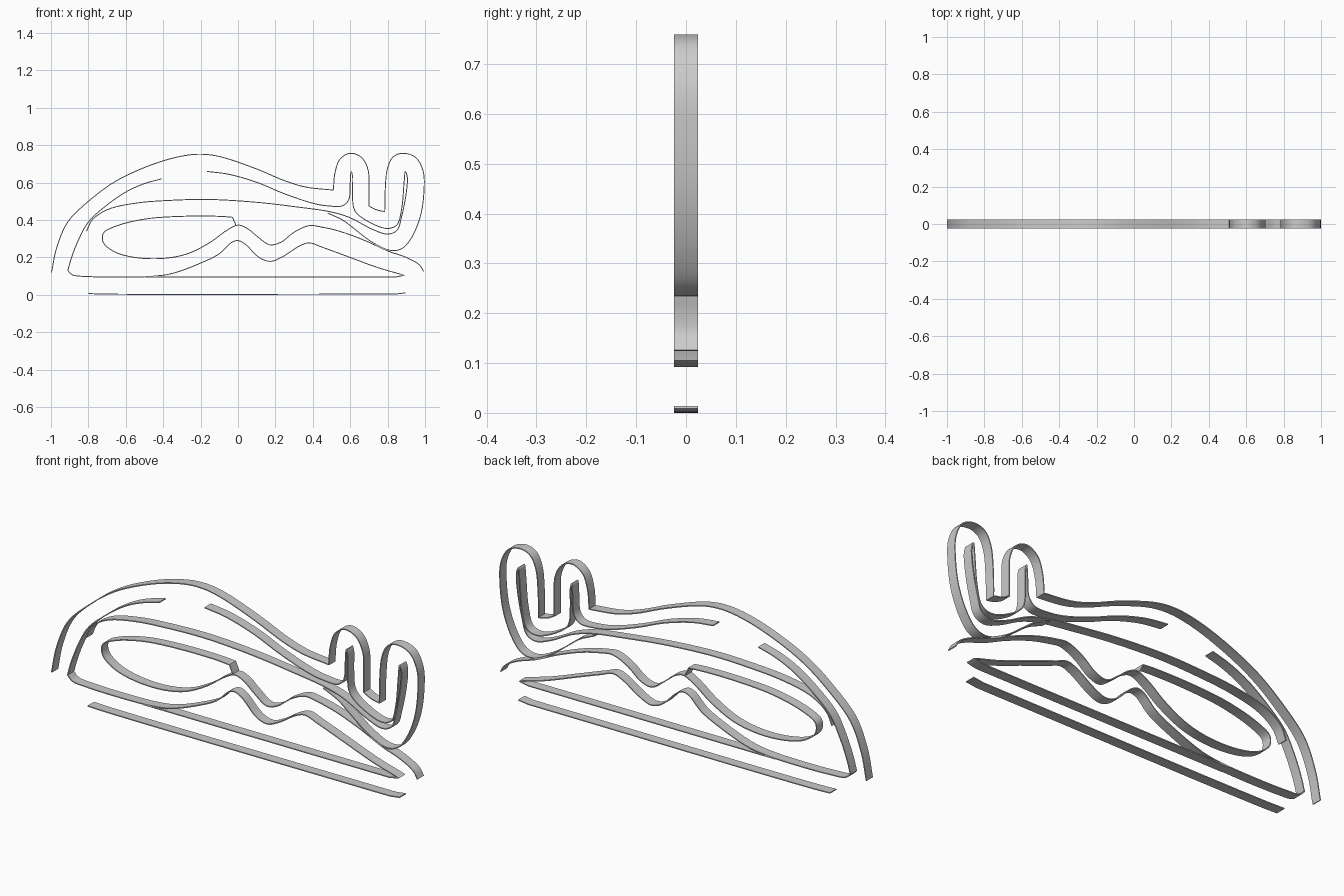
import bpy, bmesh
from mathutils import Vector

if "Cube" in bpy.data.objects:
    bpy.data.objects.remove(bpy.data.objects["Cube"], do_unlink=True)

HALF_DEPTH = 0.0245
THICK = 0.005

grey = bpy.data.materials.new("plain grey")
grey.use_nodes = True
grey.diffuse_color = (0.6, 0.6, 0.6, 1)
grey.node_tree.nodes["Principled BSDF"].inputs["Base Color"].default_value = (0.6, 0.6, 0.6, 1)


def smooth_path(pts, steps=6):
    """Centripetal-style spline through the points."""
    p = [Vector(q) for q in pts]
    p = [2 * p[0] - p[1]] + p + [2 * p[-1] - p[-2]]
    out = []
    for i in range(1, len(p) - 2):
        a, b, c, d = p[i - 1:i + 3]
        ab, bc, cd = (max((v - u).length, 1e-5) ** 0.5 for u, v in ((a, b), (b, c), (c, d)))
        m1 = (c - b) + bc * ((b - a) / ab - (c - a) / (ab + bc))
        m2 = (c - b) + bc * ((d - c) / cd - (d - b) / (bc + cd))
        for k in range(steps):
            t = k / steps
            out.append((2 * t**3 - 3 * t**2 + 1) * b + (t**3 - 2 * t**2 + t) * m1
                       + (3 * t**2 - 2 * t**3) * c + (t**3 - t**2) * m2)
    return out + [p[-2]]


def ribbon(name, *runs):
    """Thin band across y; each run is smooth and runs meet at sharp corners."""
    path = []
    for run in runs:
        s = smooth_path(run)
        path += s[1:] if path else s
    bm = bmesh.new()
    rows = [[bm.verts.new((q.x, y, q.y)) for y in (-HALF_DEPTH, HALF_DEPTH)] for q in path]
    for r, s in zip(rows, rows[1:]):
        bm.faces.new((r[0], s[0], s[1], r[1]))
    mesh = bpy.data.meshes.new(name)
    bm.to_mesh(mesh)
    bm.free()
    mesh.materials.append(grey)
    obj = bpy.data.objects.new(name, mesh)
    bpy.context.collection.objects.link(obj)
    sol = obj.modifiers.new("thickness", "SOLIDIFY")
    sol.thickness, sol.offset = THICK, 0
    bpy.ops.object.select_all(action="DESELECT")
    bpy.context.view_layer.objects.active = obj
    obj.select_set(True)
    bpy.ops.object.modifier_apply(modifier=sol.name)
    bpy.ops.object.shade_smooth_by_angle()


# Outer back, both raised loops and the outside of the head
ribbon("outer_back_and_head",
       [(-.997, .12), (-.97, .25), (-.91, .39), (-.8, .50), (-.65, .61), (-.45, .70),
        (-.3, .742), (-.2, .752), (-.1, .74), (.1, .673), (.25, .61), (.36, .577), (.51, .56)],
       [(.51, .56), (.518, .65), (.545, .725), (.60, .757), (.66, .735), (.695, .67),
        (.70, .58), (.70, .475)],
       [(.70, .475), (.74, .455), (.785, .445)],
       [(.785, .445), (.787, .56), (.80, .68), (.83, .738), (.88, .757), (.95, .735),
        (.99, .66), (.994, .55), (.975, .42), (.93, .31), (.88, .25), (.82, .237),
        (.72, .28), (.62, .355), (.56, .40), (.48, .437)])

# Inner band through the body and around the inside of the raised loops
ribbon("inner_body_band",
       [(-.81, .34), (-.78, .40), (-.7, .455), (-.55, .49), (-.35, .506), (-.15, .51),
        (.1, .495), (.3, .472), (.5, .443), (.6, .412), (.72, .35), (.8, .325), (.85, .345),
        (.875, .42), (.90, .55), (.905, .63), (.895, .66), (.888, .60), (.875, .46),
        (.85, .375), (.80, .355), (.70, .39), (.625, .45), (.612, .55), (.613, .63),
        (.605, .66), (.60, .60), (.592, .51), (.56, .477), (.48, .476), (.4, .49),
        (.25, .54), (.1, .602), (-.05, .645), (-.165, .66)])

# Belly band with the long closed-looking loop on the left
ribbon("belly_loop",
       [(.992, .125), (.97, .16), (.9, .20), (.8, .235), (.68, .29), (.55, .338), (.45, .362),
        (.38, .37), (.30, .335), (.23, .282), (.17, .268), (.1, .315), (.05, .355), (0, .373),
        (-.06, .345), (-.15, .28), (-.27, .22), (-.4, .195), (-.55, .20), (-.66, .23),
        (-.72, .28), (-.72, .33), (-.66, .365), (-.5, .405), (-.3, .42), (-.1, .42),
        (-.03, .415)],
       [(-.03, .415), (-.012, .375)])

# Rear edge, rising to a free end inside the back
ribbon("rear_edge",
       [(-.41, .62), (-.5, .595), (-.6, .55), (-.72, .465), (-.8, .39), (-.85, .30),
        (-.89, .20), (-.91, .13)],
       [(-.91, .13), (-.885, .107), (-.8, .098), (-.6, .095), (-.45, .10), (-.35, .115),
        (-.2, .17), (-.1, .22), (-.035, .28), (0, .29), (.04, .27), (.1, .21), (.14, .186),
        (.18, .18), (.24, .205), (.33, .262), (.38, .278), (.45, .255), (.6, .20),
        (.75, .145), (.89, .105)],
       [(.89, .105), (.84, .095)],
       [(.84, .095), (-.5, .095)])

# Ground strip with a slightly turned-up end
ribbon("ground_strip", [(-.80, .007), (-.70, .004), (.84, .004)], [(.84, .004), (.895, .011)])
